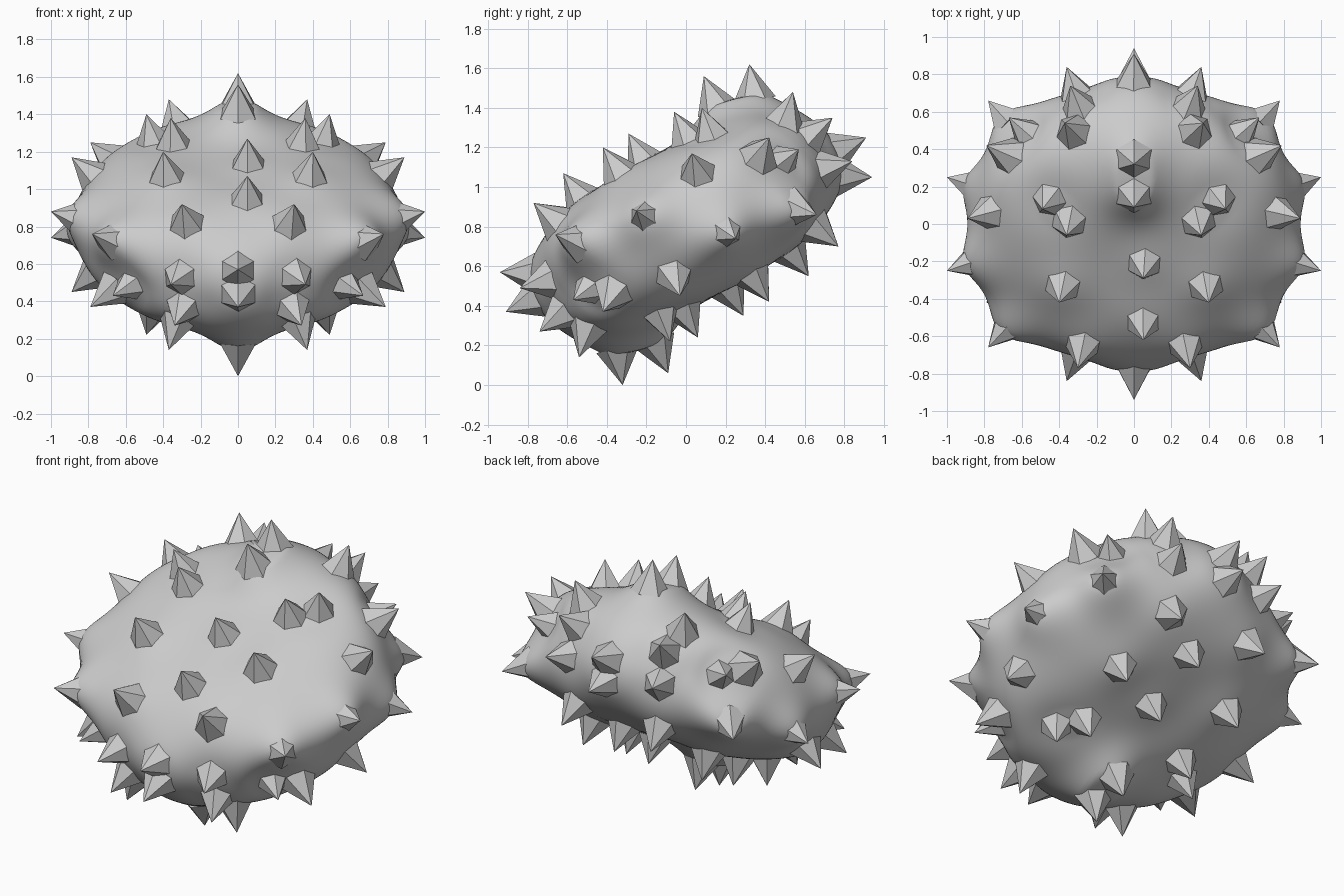
import bpy, bmesh, math
from mathutils import Vector, Matrix
from mathutils.bvhtree import BVHTree

cube = bpy.data.objects.get("Cube")
if cube:
    bpy.data.objects.remove(cube, do_unlink=True)

# One plain grey for everything
grey = bpy.data.materials.new("light_grey")
grey.use_nodes = True
colour = (0.6, 0.6, 0.6, 1.0)
grey.diffuse_color = colour
grey.node_tree.nodes["Principled BSDF"].inputs["Base Color"].default_value = colour

CENTRE = Vector((0, 0, 0.81))
TILT = Matrix.Rotation(math.radians(30), 3, 'X')
HALF_WIDTH, HALF_LENGTH, HALF_THICK = 0.855, 0.835, 0.41   # rounded disc
OUTLINE, PROFILE = 2.1, 2.5                                # roundness powers
SPIKE_R, DEPTH = 0.108, 0.18                               # spike base radius, height
FULL, LOW = 0.155, 0.10                                    # height above the skin
REACH = 0.16                                               # width of skin swelling

# Spike tips of one half; the other half is a half turn about the x axis
HALF_TIPS = [
    (0, .32, 1.62), (0, .09, 1.56), (.37, .54, 1.48), (.49, .08, 1.40),
    (.36, -.06, 1.38), (.05, -.29, 1.27), (.40, -.42, 1.20), (.05, -.62, 1.07),
    (.30, -.77, .92), (.79, .42, 1.25), (.89, .03, 1.17),
    (.36, -.84, .49), (.34, -.74, .27), (0, -.94, .57),
    (.67, .57, 1.19), (0, -.91, .37),
]
# Spikes on the rim corners, where the skin climbs further up
RIM_TIPS = [(1.0, .25, .74), (.78, -.66, .76)]


def all_tips():
    tips = []
    for group, exposed in ((HALF_TIPS, FULL), (RIM_TIPS, LOW)):
        for x, y, z in group:
            for s in ((1, -1) if x > 0.1 else (1,)):
                tips.append((Vector((s * x, y, z)), exposed))
                tips.append((Vector((s * x, -y, 2 * CENTRE.z - z)), exposed))
    return tips


def make_object(name, bm):
    mesh = bpy.data.meshes.new(name)
    bm.to_mesh(mesh)
    bm.free()
    mesh.materials.append(grey)
    obj = bpy.data.objects.new(name, mesh)
    bpy.context.collection.objects.link(obj)
    return obj


# Body: sphere reshaped to a tilted rounded disc, slightly dimpled on both faces
bm = bmesh.new()
bmesh.ops.create_icosphere(bm, subdivisions=6, radius=1.0)
for v in bm.verts:
    d = v.co.normalized()
    r = (abs(d.x / HALF_WIDTH) ** OUTLINE + abs(d.y / HALF_LENGTH) ** OUTLINE) ** (1 / OUTLINE)
    t = (r ** PROFILE + abs(d.z / HALF_THICK) ** PROFILE) ** (-1 / PROFILE)
    p = d * t
    p.z *= 1 - 0.1 * math.exp(-(r * t / 0.38) ** 2)
    v.co = TILT @ p + CENTRE
bm.normal_update()

# Find where every spike grows from the body
tree = BVHTree.FromBMesh(bm)
spikes = []
for tip, exposed in all_tips():
    foot, normal, _, dist = tree.find_nearest(tip)
    spikes.append((tip, foot, (tip - foot).normalized(), dist - exposed))

# Raise or lower the skin around each spike, blending between neighbours
for v in bm.verts:
    shift, total = Vector(), 0.0
    for tip, foot, axis, lift in spikes:
        gap = (v.co - foot).length
        if gap < 0.5:
            weight = math.exp(-(gap / REACH) ** 2)
            shift += axis * lift * weight
            total += weight
    v.co += shift / max(1.0, total)
for f in bm.faces:
    f.smooth = True
make_object("body", bm)

# Spikes: six-sided flat pyramids, sunk a little into the skin
for i, (tip, foot, axis, lift) in enumerate(spikes):
    bm = bmesh.new()
    turn = axis.to_track_quat('Z', 'Y').to_matrix().to_4x4()
    place = Matrix.Translation(tip - axis * DEPTH / 2) @ turn
    bmesh.ops.create_cone(bm, cap_ends=True, segments=6, radius1=SPIKE_R,
                          radius2=0, depth=DEPTH, matrix=place)
    bmesh.ops.remove_doubles(bm, verts=bm.verts, dist=1e-5)
    make_object("spike_%02d" % (i + 1), bm)
